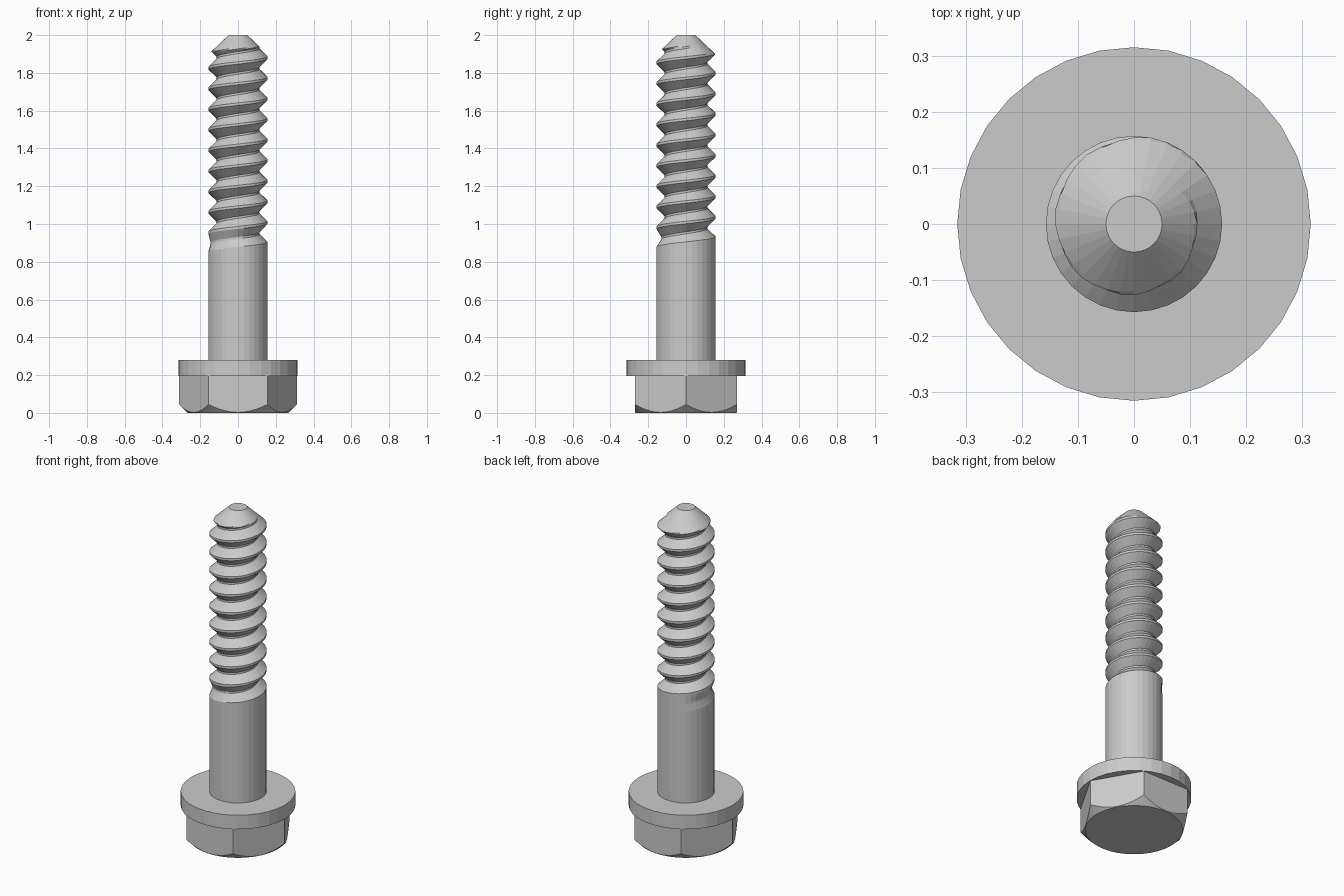
import bpy, bmesh, math

if "Cube" in bpy.data.objects:
    bpy.data.objects.remove(bpy.data.objects["Cube"])

SIDES = 32
metal = bpy.data.materials.new("grey metal")
metal.diffuse_color = (0.6, 0.6, 0.6, 1)
metal.use_nodes = True
metal.node_tree.nodes["Principled BSDF"].inputs["Base Color"].default_value = metal.diffuse_color


def finish(name, bm):
    bmesh.ops.remove_doubles(bm, verts=bm.verts, dist=1e-5)
    bmesh.ops.holes_fill(bm, edges=[e for e in bm.edges if e.is_boundary], sides=0)
    bmesh.ops.recalc_face_normals(bm, faces=bm.faces)
    mesh = bpy.data.meshes.new(name)
    bm.to_mesh(mesh)
    bm.free()
    mesh.materials.append(metal)
    obj = bpy.data.objects.new(name, mesh)
    bpy.context.collection.objects.link(obj)
    return obj


def rings(name, ring_list):
    """Closed solid from stacked rings of points."""
    bm = bmesh.new()
    loops = [[bm.verts.new(p) for p in ring] for ring in ring_list]
    for a, b in zip(loops, loops[1:]):
        n = len(a)
        for i in range(n):
            bm.faces.new((a[i], a[(i + 1) % n], b[(i + 1) % n], b[i]))
    return finish(name, bm)


# Hex head with a conical chamfer that leaves curved edges on the flats
apothem = 0.27
seg = 72
angles = [2 * math.pi * i / seg for i in range(seg)]
bottom, middle, top = [], [], []
for a in angles:
    local = (a % (math.pi / 3)) - math.pi / 6
    r = apothem / math.cos(local)
    c, s = math.cos(a), math.sin(a)
    bottom.append((0.267 * c, 0.267 * s, 0))
    middle.append((r * c, r * s, 0.003 + (r - apothem)))
    top.append((r * c, r * s, 0.2))
rings("hex_head", [bottom, middle, top])

# Round washer flange
rings("flange", [[(0.315 * math.cos(2 * math.pi * i / SIDES),
                   0.315 * math.sin(2 * math.pi * i / SIDES), z)
                  for i in range(SIDES)] for z in (0.195, 0.28)])

# Shank, helical thread and conical tip as one spiral grid
PITCH, CREST_Z, R, DEPTH = 0.109, 0.899, 0.157, 0.044
FLANK = 6
phases = [0.0, 0.06]
phases += [0.06 + 0.39 * k / FLANK for k in range(1, FLANK + 1)]
phases += [0.55 + 0.39 * k / FLANK for k in range(FLANK + 1)]
ROWS = len(phases)
rows = [turn + p for turn in range(-2, 12) for p in phases]


def shank_point(p, i):
    a = 2 * math.pi * i / SIDES
    z = CREST_Z + PITCH * (p + i / SIDES)
    if z < 0.8:
        z, r = 0.27, R
    else:
        f = p - math.floor(p)
        groove_z = CREST_Z + PITCH * (math.floor(p) + 0.5 + i / SIDES)
        depth = min(max((groove_z - 0.88) * 0.6, 0), DEPTH)   # thread run-out
        cut = min(max((min(f, 1 - f) - 0.06) / 0.39, 0), 1)
        z = min(z, 2.0)
        r = min(R - depth * cut, 0.05 + (2.0 - z) * 1.05)     # tip cone
    return (r * math.cos(a), r * math.sin(a), z)


bm = bmesh.new()
grid = [[bm.verts.new(shank_point(p, i)) for i in range(SIDES)] for p in rows]
for j in range(len(rows) - 1):
    for i in range(SIDES):
        k, shift = (i + 1, 0) if i < SIDES - 1 else (0, ROWS)
        if j + 1 + shift < len(rows):
            bm.faces.new((grid[j][i], grid[j + shift][k],
                          grid[j + 1 + shift][k], grid[j + 1][i]))
finish("threaded_shank", bm)
